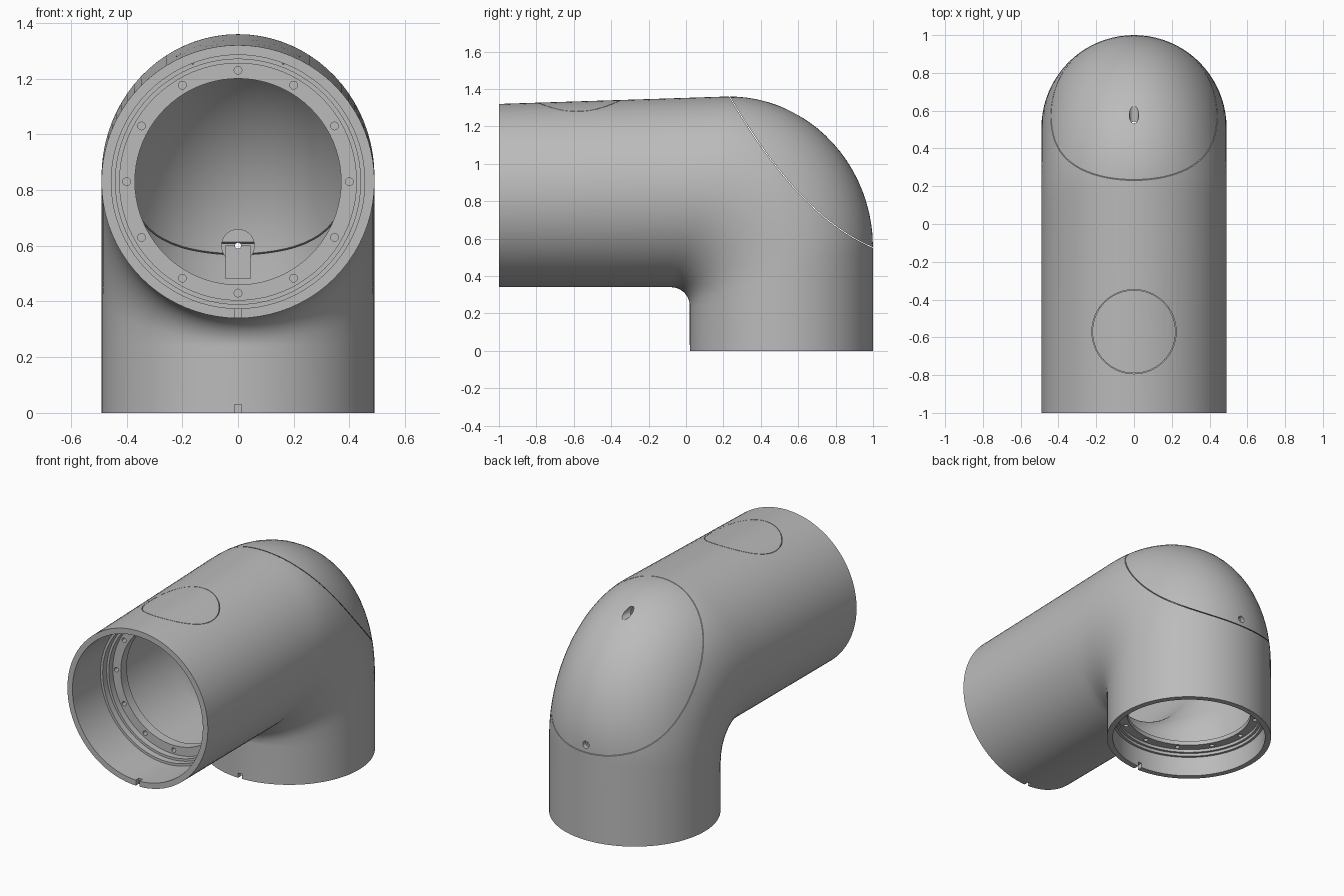
import bpy, bmesh, math
from mathutils import Matrix, Vector

if "Cube" in bpy.data.objects:
    bpy.data.objects.remove(bpy.data.objects["Cube"])

grey = bpy.data.materials.new("light_grey")
grey.use_nodes = True
grey.diffuse_color = (0.5, 0.5, 0.5, 1)
grey.node_tree.nodes["Principled BSDF"].inputs["Base Color"].default_value = (0.5, 0.5, 0.5, 1)

R = 0.49              # tube radius
FZ, BY = 0.83, 0.51   # axis height of front tube, axis y of lower tube
PIVOT = (-0.08, 0.24) # centre of the inner bend (y, z)
N = 80                # points per ring


def make(name, bm):
    bmesh.ops.recalc_face_normals(bm, faces=bm.faces)
    me = bpy.data.meshes.new(name)
    bm.to_mesh(me)
    bm.free()
    me.materials.append(grey)
    ob = bpy.data.objects.new(name, me)
    bpy.context.collection.objects.link(ob)
    return ob


def loft(name, rings):
    """Skin a closed loop of rings."""
    bm = bmesh.new()
    vs = [[bm.verts.new(p) for p in ring] for ring in rings]
    n = len(rings[0])
    for a, b in zip(vs, vs[1:] + vs[:1]):
        for i in range(n):
            j = (i + 1) % n
            bm.faces.new((a[i], a[j], b[j], b[i]))
    return make(name, bm)


def ring(cy, cz, t, half, width):
    """Ellipse in a plane through x, tilted by t from vertical."""
    out = []
    for i in range(N):
        a = 2 * math.pi * i / N
        s = half * math.cos(a)
        out.append((width * math.sin(a), cy + s * math.sin(t), cz + s * math.cos(t)))
    return out


def inside(y, z):
    """Outer side profile of the elbow."""
    if y > 1 or z > 1.36 + 0.033 * min(0, y - 0.23):
        return False
    return not (y > 0.23 and z > 0.55 and
                ((y - 0.23) / 0.77) ** 2 + ((z - 0.55) / 0.81) ** 2 > 1)


def bend(t, wall=0.0):
    """Section of the elbow on a ray from the pivot."""
    lo, hi = 0.1, 2.0
    for _ in range(40):
        m = (lo + hi) / 2
        if inside(PIVOT[0] + m * math.sin(t), PIVOT[1] + m * math.cos(t)):
            lo = m
        else:
            hi = m
    c = (lo + 0.1) / 2
    return ring(PIVOT[0] + c * math.sin(t), PIVOT[1] + c * math.cos(t), t,
                (lo - 0.1) / 2 - wall, R - wall)


# Mouth profile shared by both tube ends: depth, radius
MOUTH = [(0, R), (0, 0.455), (0.28, 0.455), (0.28, 0.44), (0.32, 0.44),
         (0.32, 0.425), (0.36, 0.425), (0.36, 0.37), (0.42, 0.37), (0.42, 0.45)]
LOW = 0.45  # the lower mouth is shallower
front = [ring(-1 + d, FZ, 0, r, r) for d, r in MOUTH]
lower = [ring(BY, d * LOW, math.pi / 2, r, r) for d, r in MOUTH]
angles = [math.pi / 2 * i / 32 for i in range(33)]
shell = loft("elbow_shell",
             front + [bend(t, 0.04) for t in angles] + lower[::-1]
             + [bend(t) for t in reversed(angles)])


def rod(bm, centre, radius, length, axis, segments=16):
    rot = Matrix.Rotation(math.pi / 2, 4, 'X') if axis == 'Y' else Matrix()
    bmesh.ops.create_cone(bm, cap_ends=True, segments=segments, radius1=radius,
                          radius2=radius, depth=length,
                          matrix=Matrix.Translation(centre) @ rot)


def box(bm, centre, size):
    bmesh.ops.create_cube(bm, size=1, matrix=Matrix.Translation(centre)
                          @ Matrix.Diagonal((*size, 1)))


def combine(tool, operation):
    """Apply a boolean to the shell and drop the tool."""
    mod = shell.modifiers.new("cut", 'BOOLEAN')
    mod.object, mod.operation, mod.solver = tool, operation, 'EXACT'
    bpy.context.view_layer.objects.active = shell
    bpy.ops.object.modifier_apply(modifier=mod.name)
    bpy.data.objects.remove(tool)


# Screw boss and its web inside the back wall
bm = bmesh.new()
rod(bm, (0, 0.93, 0.6), 0.06, 0.09, 'Y', 32)
combine(make("screw_boss", bm), 'UNION')
bm = bmesh.new()
box(bm, (0, 0.925, 0.54), (0.09, 0.1, 0.12))
combine(make("boss_web", bm), 'UNION')

# Bolt circles in both flanges
bm = bmesh.new()
for i in range(12):
    a = math.pi / 6 * i
    x, s = 0.4 * math.cos(a), 0.4 * math.sin(a)
    rod(bm, (x, -0.64, FZ + s), 0.014, 0.08, 'Y')
    rod(bm, (x, BY + s, 0.36 * LOW), 0.014, 0.03, 'Z')
combine(make("bolt_holes", bm), 'DIFFERENCE')

# Screw holes through the rear cap: wide recess and narrow bore
bm = bmesh.new()
rod(bm, (0, 0.62, 1.27), 0.025, 0.3, 'Y', 24)
rod(bm, (0, 1.04, 0.6), 0.022, 0.14, 'Y', 24)
combine(make("screw_recesses", bm), 'DIFFERENCE')
bm = bmesh.new()
rod(bm, (0, 0.95, 0.6), 0.011, 0.3, 'Y')
combine(make("screw_bore", bm), 'DIFFERENCE')

# Locating notches on the inner side of both rims
bm = bmesh.new()
box(bm, (0, -1, FZ - 0.475), (0.026, 0.06, 0.08))
box(bm, (0, BY - 0.475, 0), (0.026, 0.08, 0.06))
combine(make("rim_notches", bm), 'DIFFERENCE')

# Round hatch joint on top of the front tube
hatch = [[(r * math.cos(2 * math.pi * i / 64), -0.57 + r * math.sin(2 * math.pi * i / 64), z)
          for i in range(64)]
         for r, z in ((0.22, 1.25), (0.223, 1.25), (0.223, 1.5), (0.22, 1.5))]
combine(loft("hatch_joint", hatch), 'DIFFERENCE')

# Curved joint around the rear cap
p0, p1, p2 = Vector((0.23, 1.36)), Vector((0.605, 0.713)), Vector((1.0, 0.55))
curve = []
for i in range(27):
    t = -0.15 + 1.3 * i / 26
    curve.append(p0 * (1 - t) ** 2 + p1 * 2 * t * (1 - t) + p2 * t * t)
outline = curve + [p + Vector((0.003, 0.003)) for p in reversed(curve)]
bm = bmesh.new()
face = bm.faces.new([bm.verts.new((-0.6, p.x, p.y)) for p in outline])
ext = bmesh.ops.extrude_face_region(bm, geom=[face])
bmesh.ops.translate(bm, vec=(1.2, 0, 0),
                    verts=[v for v in ext["geom"] if isinstance(v, bmesh.types.BMVert)])
combine(make("cap_joint", bm), 'DIFFERENCE')

# Smooth shading with crisp rims
for ob in bpy.context.selected_objects:
    ob.select_set(False)
shell.select_set(True)
bpy.context.view_layer.objects.active = shell
bpy.ops.object.shade_smooth_by_angle(angle=math.radians(30))
